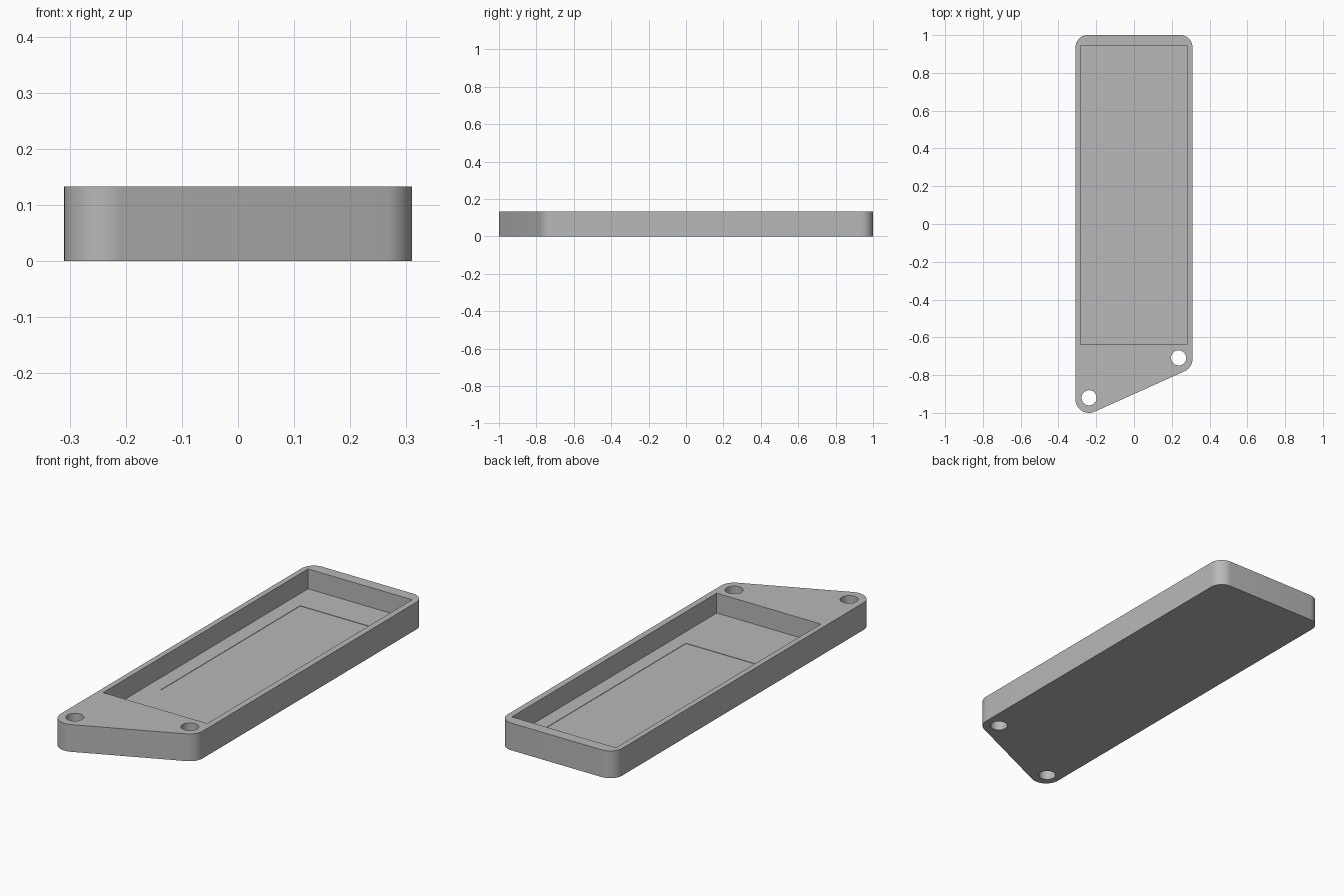
import bpy, bmesh
from math import sin, cos, radians, pi
from mathutils import Vector

if "Cube" in bpy.data.objects:
    bpy.data.objects.remove(bpy.data.objects["Cube"])

HEIGHT = 0.133
FLOOR = 0.036

grey = bpy.data.materials.new("plain grey")
grey.use_nodes = True
colour = (0.48, 0.48, 0.48, 1)
grey.diffuse_color = colour
grey.node_tree.nodes["Principled BSDF"].inputs["Base Color"].default_value = colour


def arc(cx, cy, r, start, end, steps=12):
    """Points along an arc, angles in degrees."""
    angles = [radians(start + (end - start) * i / steps) for i in range(steps + 1)]
    return [(cx + r * cos(a), cy + r * sin(a)) for a in angles]


def rectangle(x0, x1, y0, y1):
    return [(x0, y0), (x1, y0), (x1, y1), (x0, y1)]


def prism(name, outline, z0, z1):
    """Extrude a counter-clockwise outline from z0 up to z1."""
    bm = bmesh.new()
    base = bm.faces.new([bm.verts.new((x, y, z0)) for x, y in outline])
    top = bmesh.ops.extrude_face_region(bm, geom=[base])["geom"]
    verts = [v for v in top if isinstance(v, bmesh.types.BMVert)]
    bmesh.ops.translate(bm, verts=verts, vec=Vector((0, 0, z1 - z0)))
    bmesh.ops.recalc_face_normals(bm, faces=bm.faces)
    mesh = bpy.data.meshes.new(name)
    bm.to_mesh(mesh)
    bm.free()
    mesh.materials.append(grey)
    obj = bpy.data.objects.new(name, mesh)
    bpy.context.collection.objects.link(obj)
    return obj


# Body: rounded back corners and a slanted front edge
slant = 24
outline = (arc(0.245, 0.935, 0.065, 0, 90)
           + arc(-0.245, 0.935, 0.065, 90, 180)
           + arc(-0.238, -0.928, 0.072, 180, 270 + slant)
           + arc(0.238, -0.714, 0.072, 270 + slant, 360))
tray = prism("tray_body", outline, 0, HEIGHT)

# Cutters: main pocket, faint recess in its floor, two through holes
cutters = [
    prism("pocket_cutter", rectangle(-0.283, 0.28, -0.637, 0.945), FLOOR, HEIGHT + 0.1),
    prism("recess_cutter", rectangle(-0.21, 0.21, -0.30, 0.78), FLOOR - 0.002, HEIGHT + 0.05),
]
for side, x, y in (("right", -0.238, -0.92), ("left", 0.236, -0.709)):
    hole = arc(x, y, 0.04, 0, 360, 40)[:-1]
    cutters.append(prism(side + "_hole_cutter", hole, -0.1, HEIGHT + 0.1))

bpy.ops.object.select_all(action='DESELECT')
tray.select_set(True)
bpy.context.view_layer.objects.active = tray
for cutter in cutters:
    cutter.hide_render = True
    mod = tray.modifiers.new(cutter.name, 'BOOLEAN')
    mod.operation = 'DIFFERENCE'
    mod.solver = 'EXACT'
    mod.object = cutter
    bpy.ops.object.modifier_apply(modifier=mod.name)
    bpy.data.objects.remove(cutter)

bpy.ops.object.shade_smooth_by_angle(angle=pi / 6)
